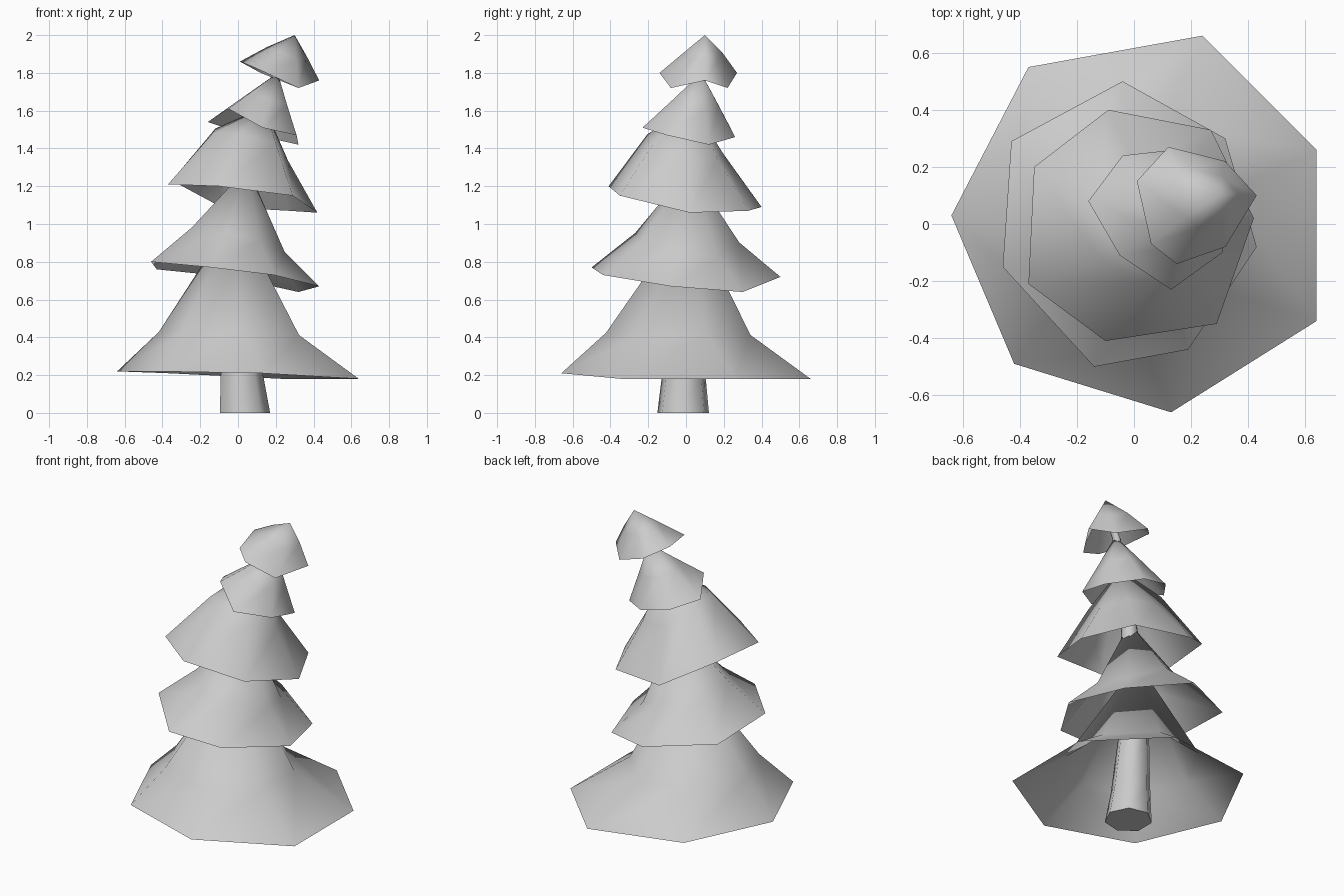
import bpy
import bmesh
import math
from mathutils import Vector

cube = bpy.data.objects.get("Cube")
if cube:
    bpy.data.objects.remove(cube, do_unlink=True)

# One plain grey for the whole tree
grey = bpy.data.materials.new("plain_grey")
grey.use_nodes = True
colour = (0.6, 0.6, 0.6, 1)
grey.diffuse_color = colour
grey.node_tree.nodes["Principled BSDF"].inputs["Base Color"].default_value = colour


def loft(name, rings, tip=None, close_base=False):
    """Bridge equal rings of points, then close the ends on request."""
    bm = bmesh.new()
    loops = [[bm.verts.new(point) for point in ring] for ring in rings]
    for lower, upper in zip(loops, loops[1:]):
        for i in range(len(lower)):
            j = (i + 1) % len(lower)
            bm.faces.new((lower[i], lower[j], upper[j], upper[i]))
    last = loops[-1]
    if tip is not None:
        apex = bm.verts.new(tip)
        for i in range(len(last)):
            bm.faces.new((last[i], last[(i + 1) % len(last)], apex))
    else:
        bm.faces.new(last)
    if close_base:
        bm.faces.new(list(reversed(loops[0])))
    mesh = bpy.data.meshes.new(name)
    bm.to_mesh(mesh)
    bm.free()
    mesh.materials.append(grey)
    obj = bpy.data.objects.new(name, mesh)
    bpy.context.collection.objects.link(obj)
    bpy.ops.object.select_all(action="DESELECT")
    bpy.context.view_layer.objects.active = obj
    obj.select_set(True)
    return obj


def bough_tier(name, rim, shoulder, spread, tilt, apex):
    """Open skirt: a ragged rim, a narrower shoulder ring and a tip."""
    rim = [Vector(point) for point in rim]
    centre = sum(rim, Vector()) / len(rim)
    scale = Vector((spread, spread, tilt))
    ring = [Vector(shoulder) + (point - centre) * scale for point in rim]
    loft(name, [rim, ring], tip=apex)
    bpy.ops.object.shade_smooth()


# Skirts of branches, each rim running counter-clockwise
bough_tier("lowest_boughs",
           [(-.64, .03, .22), (-.42, -.49, .22), (.13, -.66, .21), (.64, -.34, .18),
            (.64, .26, .18), (.24, .66, .18), (-.37, .55, .21)],
           shoulder=(-.03, -.04, .42), spread=.58, tilt=.4, apex=(-.01, .02, 1.06))
bough_tier("low_boughs",
           [(-.46, -.15, .8), (-.14, -.5, .77), (.19, -.44, .73), (.43, -.08, .67),
            (.32, .3, .64), (-.04, .5, .72), (-.43, .29, .76)],
           shoulder=(0, 0, .91), spread=.55, tilt=1, apex=(.05, .02, 1.3))
bough_tier("middle_boughs",
           [(-.37, -.21, 1.21), (-.1, -.41, 1.2), (.29, -.35, 1.15), (.42, .02, 1.06),
            (.27, .33, 1.07), (-.09, .4, 1.09), (-.35, .2, 1.23)],
           shoulder=(.06, 0, 1.42), spread=.5, tilt=1, apex=(.14, .04, 1.62))
bough_tier("high_boughs",
           [(-.16, .08, 1.54), (-.05, -.11, 1.61), (.13, -.23, 1.51), (.31, -.1, 1.47),
            (.32, .12, 1.42), (.14, .26, 1.46), (-.04, .24, 1.5)],
           shoulder=(.15, .06, 1.65), spread=.5, tilt=.5, apex=(.21, .08, 1.8))
bough_tier("top_boughs",
           [(.01, .15, 1.86), (.06, -.07, 1.84), (.15, -.14, 1.8), (.32, -.08, 1.72),
            (.43, .1, 1.76), (.32, .22, 1.72), (.12, .27, 1.8)],
           shoulder=(.25, .09, 1.9), spread=.5, tilt=.5, apex=(.3, .1, 2))

# Leaning trunk, tapering up through every skirt
SIDES = 7
path = [((.03, -.015, 0), .14), ((.015, -.012, .2), .118), ((0, 0, .6), .09),
        ((.05, .02, 1.25), .05), ((.2, .08, 1.79), .025), ((.26, .09, 1.88), .02)]
trunk_rings = []
for centre, radius in path:
    turns = [math.tau * i / SIDES for i in range(SIDES)]
    trunk_rings.append([Vector(centre) + radius * Vector((math.cos(t), math.sin(t), 0))
                        for t in turns])
loft("trunk", trunk_rings, close_base=True)
bpy.ops.object.shade_smooth_by_angle(angle=math.radians(60))
